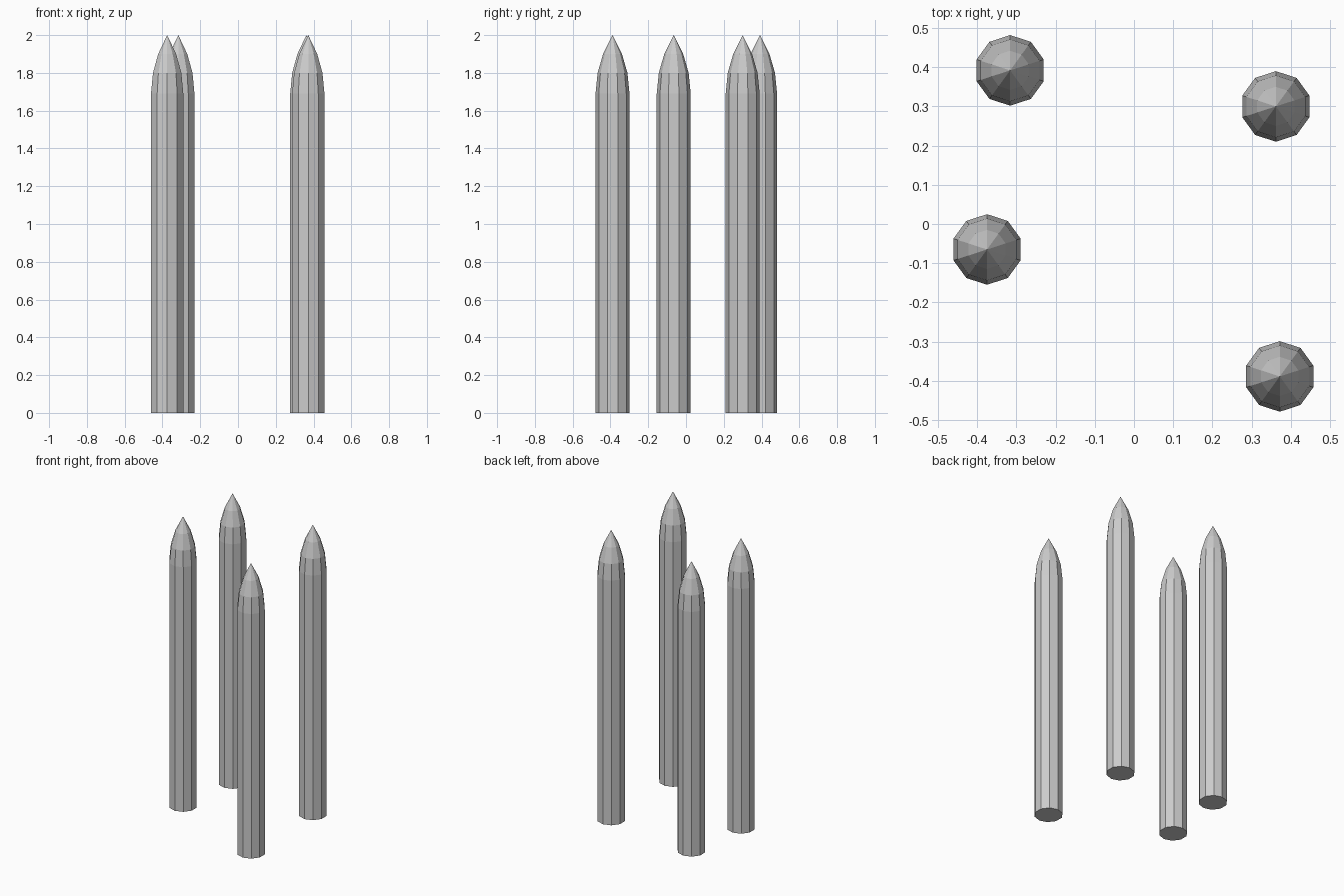
import bpy, bmesh, math

if "Cube" in bpy.data.objects:
    bpy.data.objects.remove(bpy.data.objects["Cube"])

SIDES = 10
# Radius and height of each ring, from the ground to the start of the point
PROFILE = [(0.09, 0.0), (0.09, 1.69), (0.079, 1.80), (0.05, 1.90)]
TIP = 2.0
CENTRES = [(-0.316, 0.392), (0.362, 0.30), (-0.375, -0.065), (0.372, -0.389)]

grey = bpy.data.materials.new("stake grey")
grey.diffuse_color = (0.6, 0.6, 0.6, 1)
grey.use_nodes = True
grey.node_tree.nodes["Principled BSDF"].inputs["Base Color"].default_value = grey.diffuse_color


def make_stake(name, x, y):
    bm = bmesh.new()
    # Stacked rings with a corner facing the back
    rings = []
    for r, z in PROFILE:
        angles = [math.pi / 2 + math.tau * i / SIDES for i in range(SIDES)]
        rings.append([bm.verts.new((r * math.cos(a), r * math.sin(a), z)) for a in angles])
    tip = bm.verts.new((0, 0, TIP))
    # Flat base, shaft and tapered head
    bm.faces.new(rings[0][::-1])
    for i in range(SIDES):
        j = (i + 1) % SIDES
        for low, high in zip(rings, rings[1:]):
            bm.faces.new((low[i], low[j], high[j], high[i]))
        bm.faces.new((rings[-1][i], rings[-1][j], tip))
    mesh = bpy.data.meshes.new(name)
    bm.to_mesh(mesh)
    bm.free()
    mesh.materials.append(grey)
    stake = bpy.data.objects.new(name, mesh)
    stake.location = (x, y, 0)
    bpy.context.collection.objects.link(stake)


# Four separate pointed stakes
for n, (x, y) in enumerate(CENTRES, 1):
    make_stake(f"pointed_stake_{n}", x, y)
